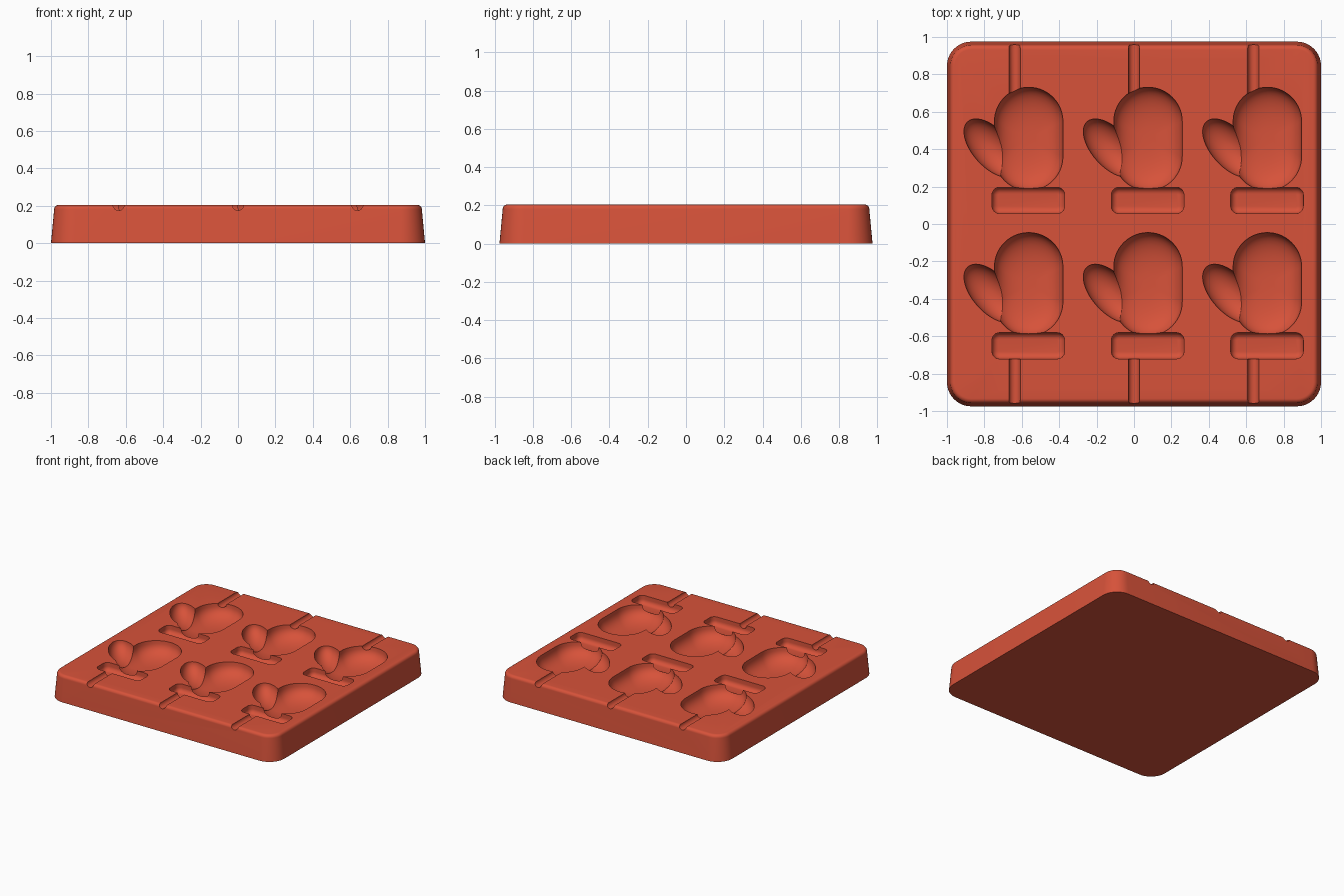
import bpy, bmesh, math
from mathutils import Matrix, Vector

if "Cube" in bpy.data.objects:
    bpy.data.objects.remove(bpy.data.objects["Cube"])

TOP = 0.205          # height of the slab
STEP_X, STEP_Y = 0.638, 0.777   # spacing of the cavities

red = bpy.data.materials.new("coral red silicone")
red.use_nodes = True
color = (0.68, 0.085, 0.042, 1)
red.diffuse_color = color
red.node_tree.nodes["Principled BSDF"].inputs["Base Color"].default_value = color


def rounded_rect(hx, hy, r, n=10):
    """Outline of a rounded rectangle, counter-clockwise."""
    pts = []
    for q, (sx, sy) in enumerate([(1, 1), (-1, 1), (-1, -1), (1, -1)]):
        for i in range(n + 1):
            a = math.pi / 2 * (q + i / n)
            pts.append((sx * (hx - r) + r * math.cos(a), sy * (hy - r) + r * math.sin(a)))
    return pts


def loft(bm, rings):
    """Skin a closed solid through rings of equal length, listed bottom to top."""
    loops = [[bm.verts.new(p) for p in ring] for ring in rings]
    n = len(loops[0])
    for a, b in zip(loops, loops[1:]):
        for i in range(n):
            j = (i + 1) % n
            bm.faces.new((a[i], a[j], b[j], b[i]))
    bm.faces.new(loops[0][::-1])
    bm.faces.new(loops[-1])


def bowl(bm, outline, center, depth, power, angle=0, steps=12):
    """Bowl shaped cutter hanging below the top surface, with a short collar above."""
    turn = Matrix.Rotation(angle, 2)
    base = [turn @ Vector(p) for p in outline]
    rings = []
    for k in range(1, steps + 1):
        a = math.pi / 2 * k / steps
        s, d = math.sin(a) ** (2 / power), max(math.cos(a), 0) ** (2 / power)
        rings.append((s, TOP - depth * d))
    rings.append((1, TOP + 0.05))
    loft(bm, [[(center[0] + p.x * s, center[1] + p.y * s, z) for p in base] for s, z in rings])


def make_object(name, bm):
    bmesh.ops.recalc_face_normals(bm, faces=bm.faces)
    mesh = bpy.data.meshes.new(name)
    bm.to_mesh(mesh)
    bm.free()
    mesh.materials.append(red)
    ob = bpy.data.objects.new(name, mesh)
    bpy.context.scene.collection.objects.link(ob)
    return ob


# Slab with drafted walls and a rounded top rim
bm = bmesh.new()
profile = [(0, 0), (0.017, TOP - 0.025)]
for i in range(1, 7):
    a = math.pi / 2 * i / 6
    profile.append((0.042 - 0.025 * math.cos(a), TOP - 0.025 + 0.025 * math.sin(a)))
loft(bm, [[(x, y, z) for x, y in rounded_rect(1 - d, 0.975 - d, 0.13 - d)] for d, z in profile])
mold = make_object("mitten_mold", bm)

# Cutters for the mitten cavities
palms, thumbs, cuffs, channels = [bmesh.new() for _ in range(4)]
capsule = rounded_rect(0.183, 0.276, 0.183 - 0.001, 14)
ellipse = [(0.19 * math.cos(t * math.tau / 48), 0.1 * math.sin(t * math.tau / 48)) for t in range(48)]
bar = rounded_rect(0.194, 0.07, 0.04, 6)
for col in (-1, 0, 1):
    for row in (0, -1):
        x, y = col * STEP_X, row * STEP_Y
        bowl(palms, capsule, (x + 0.075, y + 0.455), 0.12, 2.6)
        bowl(thumbs, ellipse, (x - 0.124, y + 0.406), 0.1, 2.0, math.radians(-48))
        # Cuff: straight-walled bar with rounded bottom edges
        rings = []
        for i in range(7):
            a = math.pi / 2 * i / 6
            d = 0.035 * (1 - math.sin(a))
            rings.append((d, TOP - 0.03 - 0.035 * math.cos(a)))
        rings.append((0, TOP + 0.05))
        loft(cuffs, [[(x + 0.073 + px, y + 0.126 + py, z) for px, py in
                      rounded_rect(0.194 - d, 0.07 - d, 0.04 - d, 6)] for d, z in rings])

    # Half-round stick channels running out through the front and back walls
    for inner, outer in ((0.69, 1.05), (-1.05, -0.705)):
        place = Matrix.Translation((col * STEP_X, (inner + outer) / 2, TOP)) @ Matrix.Rotation(math.pi / 2, 4, 'X')
        bmesh.ops.create_cone(channels, cap_ends=True, segments=24, radius1=0.03, radius2=0.03,
                              depth=outer - inner, matrix=place)

for name, cutter_mesh in (("palm", palms), ("thumb", thumbs), ("cuff", cuffs), ("channel", channels)):
    cutter = make_object(name + "_cutter", cutter_mesh)
    cutter.hide_render = True
    mod = mold.modifiers.new(name + "_cut", 'BOOLEAN')
    mod.operation, mod.solver, mod.object = 'DIFFERENCE', 'EXACT', cutter
    bpy.ops.object.select_all(action='DESELECT')
    bpy.context.view_layer.objects.active = mold
    mold.select_set(True)
    bpy.ops.object.modifier_apply(modifier=mod.name)
    bpy.data.objects.remove(cutter)

bpy.ops.object.shade_smooth_by_angle(angle=math.radians(30))
